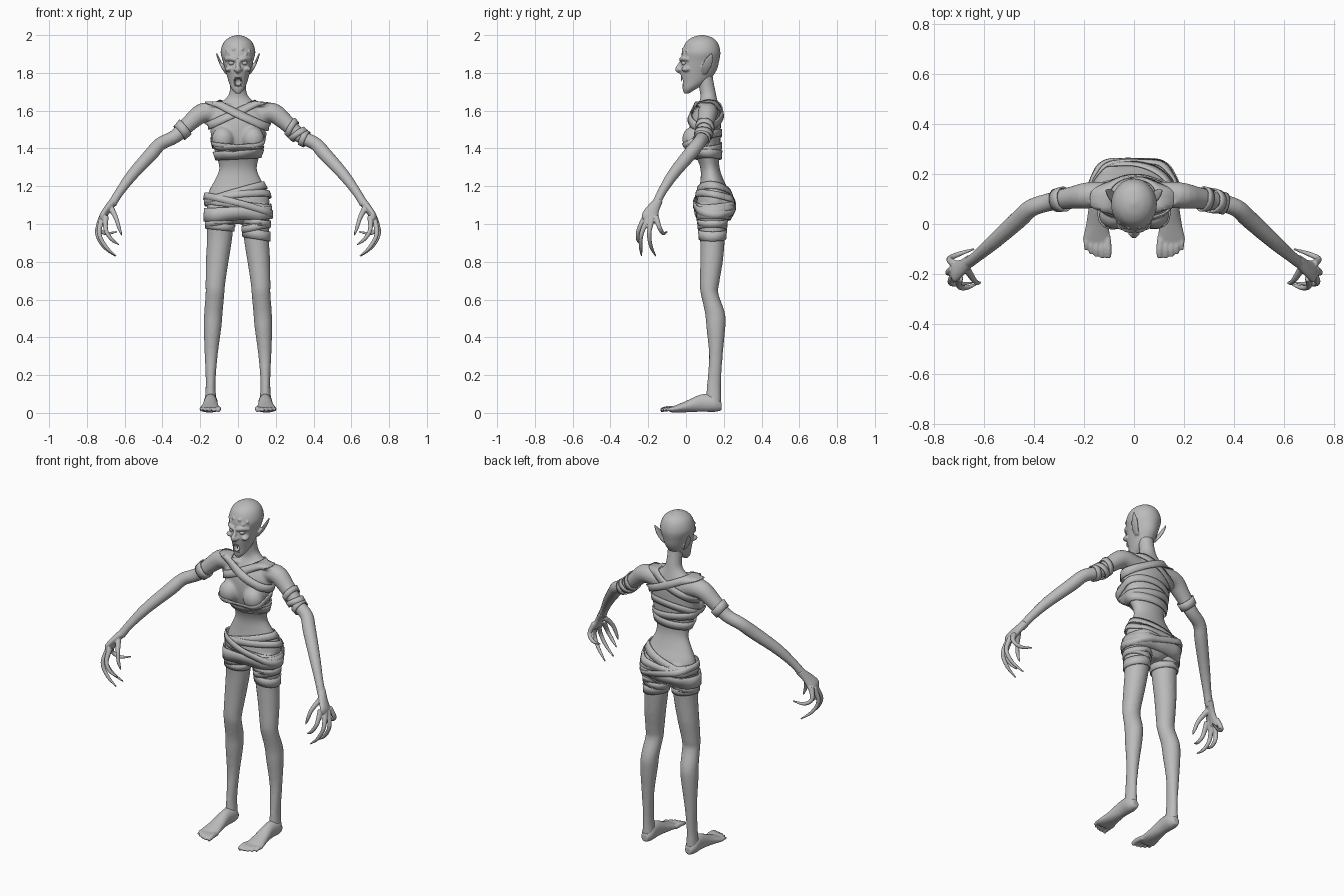
import bpy, bmesh, math
from math import cos, sin, tan, pi, radians
from mathutils import Vector, Matrix
from mathutils.bvhtree import BVHTree

if "Cube" in bpy.data.objects:
    bpy.data.objects.remove(bpy.data.objects["Cube"])

X, Y, Z = Vector((1, 0, 0)), Vector((0, 1, 0)), Vector((0, 0, 1))

grey = bpy.data.materials.new("ash_grey")
grey.use_nodes = True
grey.diffuse_color = (0.5, 0.5, 0.5, 1)
grey.node_tree.nodes["Principled BSDF"].inputs["Base Color"].default_value = (0.5, 0.5, 0.5, 1)


def spline(rows, steps=4):
    """Catmull-Rom through rows of numbers."""
    rows = [list(r) for r in rows]
    out = []
    for i in range(len(rows) - 1):
        a, b, c, d = rows[max(i - 1, 0)], rows[i], rows[i + 1], rows[min(i + 2, len(rows) - 1)]
        for k in range(steps):
            t = k / steps
            out.append([q + 0.5 * t * (r - p + t * (2 * p - 5 * q + 4 * r - s + t * (3 * (q - r) + s - p)))
                        for p, q, r, s in zip(a, b, c, d)])
    return out + [rows[-1]]


def tube(bm, rows, side=1, axis=None, ref=Z, n=20):
    """Closed tube through (x, y, z, width, depth); a single radius also works."""
    rows = spline([r if len(r) == 5 else (*r, r[3]) for r in rows])
    pts = [Vector(r[:3]) for r in rows]
    rings = []
    for i, (p, r) in enumerate(zip(pts, rows)):
        t = axis or (pts[min(i + 1, len(pts) - 1)] - pts[max(i - 1, 0)]).normalized()
        u = ref.cross(t).normalized()
        v = t.cross(u)
        ring = []
        for k in range(n):
            a = 2 * pi * k / n
            q = p + u * cos(a) * max(r[3], 0.001) + v * sin(a) * max(r[4], 0.001)
            ring.append(bm.verts.new((q.x * side, q.y, q.z)))
        rings.append(ring)
    faces = [bm.faces.new((a[k], a[(k + 1) % n], b[(k + 1) % n], b[k]))
             for a, b in zip(rings, rings[1:]) for k in range(n)]
    faces += [bm.faces.new(rings[0][::-1]), bm.faces.new(rings[-1])]
    bmesh.ops.recalc_face_normals(bm, faces=faces)


def ball(bm, centre, radii, side=1):
    m = Matrix.Translation((centre[0] * side, *centre[1:])) @ Matrix.Diagonal((*radii, 1))
    bmesh.ops.create_uvsphere(bm, u_segments=20, v_segments=12, radius=1, matrix=m)


def finish(bm, name, voxel=0, smooth=4, cutter=None):
    """Make an object; fuse its parts into one skin when a voxel size is given."""
    me = bpy.data.meshes.new(name)
    bm.to_mesh(me)
    bm.free()
    ob = bpy.data.objects.new(name, me)
    bpy.context.collection.objects.link(ob)
    if voxel:
        mod = ob.modifiers.new("fuse", 'REMESH')
        mod.mode, mod.voxel_size = 'VOXEL', voxel
        mod = ob.modifiers.new("soften", 'SMOOTH')
        mod.factor, mod.iterations = 0.5, smooth
        if cutter:
            mod = ob.modifiers.new("cut", 'BOOLEAN')
            mod.operation, mod.object = 'DIFFERENCE', cutter
        dg = bpy.context.evaluated_depsgraph_get()
        me = bpy.data.meshes.new_from_object(ob.evaluated_get(dg))
        ob.modifiers.clear()
        ob.data = me
    me.materials.clear()
    me.materials.append(grey)
    me.shade_smooth()
    return ob


# Body: trunk, bust, seat, legs and arms fused
bm = bmesh.new()
tube(bm, [(0, .15, 1.0, .05, .05), (0, .15, 1.04, .13, .085), (0, .15, 1.1, .165, .095),
          (0, .15, 1.16, .16, .085), (0, .14, 1.22, .13, .065), (0, .13, 1.28, .102, .052),
          (0, .12, 1.33, .105, .055), (0, .105, 1.4, .128, .075), (0, .1, 1.48, .145, .083),
          (0, .105, 1.56, .15, .08), (0, .115, 1.62, .125, .06), (0, .12, 1.66, .07, .045),
          (0, .115, 1.7, .045, .042), (0, .1, 1.78, .042, .042), (0, .1, 1.85, .04, .04)],
     axis=Z, ref=Y, n=32)
for s in (1, -1):
    ball(bm, (.08, .035, 1.45), (.06, .055, .065), s)
    ball(bm, (.075, .19, 1.1), (.075, .06, .075), s)
    tube(bm, [(.02, .07, 1.62, .012), (.1, .06, 1.635, .012), (.17, .09, 1.63, .012)], s)
    tube(bm, [(.145, .145, .05, .033, .042), (.145, .148, .15, .026, .037), (.142, .158, .3, .034, .036),
              (.135, .158, .45, .047, .05), (.13, .153, .53, .049, .053), (.122, .125, .63, .05, .047),
              (.12, .124, .68, .052, .051), (.11, .135, .8, .06, .06), (.098, .14, .92, .067, .066),
              (.095, .14, 1.02, .073, .075), (.09, .145, 1.1, .075, .08)], s, Z, Y)
    tube(bm, [(.08, .12, 1.58, .05), (.18, .115, 1.59, .053), (.25, .105, 1.54, .045),
              (.33, .09, 1.465, .037), (.41, .065, 1.425, .036), (.46, .02, 1.37, .037),
              (.56, -.07, 1.26, .031), (.63, -.13, 1.165, .024), (.67, -.16, 1.1, .024)], s)
body = finish(bm, "body", .008, 5)

# Feet and hands
toes = [(.103, -.135, .014), (.128, -.135, .011), (.15, -.13, .011), (.172, -.12, .01), (.192, -.105, .009)]
fingers = [
    [(.7, -.215, 1.04), (.7, -.25, .97), (.67, -.255, .92), (.63, -.24, .89)],
    [(.72, -.2, 1.03), (.735, -.235, .95), (.7, -.24, .88), (.645, -.235, .83)],
    [(.725, -.18, 1.03), (.745, -.195, .95), (.71, -.185, .88), (.65, -.16, .83)],
    [(.72, -.16, 1.04), (.74, -.14, .98), (.7, -.12, .95), (.64, -.1, .96)],
    [(.67, -.18, 1.08), (.645, -.22, 1.03), (.63, -.235, .98), (.615, -.235, .94)]]
for s, label in ((1, "left"), (-1, "right")):
    bm = bmesh.new()
    tube(bm, [(.145, .188, .035, .02, .022), (.145, .15, .05, .037, .045), (.145, .08, .052, .036, .046),
              (.147, 0, .033, .045, .03), (.15, -.06, .02, .055, .018), (.15, -.085, .016, .048, .012)],
         s, -Y)
    for x, y, r in toes:
        tube(bm, [(x * .9 + .015, -.05, .02, r), (x, y * .75, .022, r), (x, y, .013, r * .8)], s)
    finish(bm, label + "_foot", .005, 3)
    bm = bmesh.new()
    tube(bm, [(.655, -.145, 1.125, .023, .023), (.69, -.175, 1.08, .034, .02),
              (.715, -.19, 1.04, .045, .019), (.722, -.195, 1.015, .038, .014)],
         s, axis=Vector((.4, -.3, -.8)).normalized(), ref=X)
    for path in fingers:
        tube(bm, [(*p, r) for p, r in zip(path, (.016, .012, .01, .004))], s, ref=Y, n=12)
    finish(bm, label + "_hand", .004, 2)

# Head with open mouth, eye sockets and pointed ears
bm = bmesh.new()
for s in (1, -1):
    ball(bm, (.034, -.035, 1.852), (.02, .022, .013), s)
ball(bm, (0, -.025, 1.752), (.022, .04, .026))
cutter = finish(bm, "cutter")
cutter.hide_render = True
bm = bmesh.new()
tube(bm, [(0, .002, 1.69, .012, .012), (0, .018, 1.715, .034, .036), (0, .048, 1.755, .05, .07),
          (0, .065, 1.81, .066, .095), (0, .075, 1.86, .08, .1), (0, .08, 1.91, .092, .102),
          (0, .083, 1.96, .077, .085), (0, .085, 1.988, .046, .052), (0, .085, 2.0, .01, .01)],
     axis=Z, ref=Y, n=32)
tube(bm, [(0, -.015, 1.87, .01), (0, -.035, 1.84, .011), (0, -.042, 1.818, .016), (0, -.03, 1.805, .01)], ref=X)
for s in (1, -1):
    tube(bm, [(.008, -.025, 1.868, .011), (.035, -.018, 1.876, .013), (.066, .015, 1.872, .01)], s)
    ball(bm, (.05, .0, 1.82), (.02, .025, .014), s)
    ball(bm, (.016, -.035, 1.817), (.009, .01, .008), s)
    tube(bm, [(.06, .1, 1.795, .008, .012), (.082, .108, 1.83, .008, .026),
              (.1, .122, 1.87, .007, .022), (.114, .135, 1.905, .004, .004)], s, Z, Y)
    # Forehead studs
    for x, y, z in ((.042, -.012, 1.9), (.022, -.016, 1.925), (.06, .005, 1.915)):
        ball(bm, (x, y, z), (.008, .008, .008), s)
head = finish(bm, "head", .005, 3, cutter)
bpy.data.objects.remove(cutter)

bm = bmesh.new()
for s in (1, -1):
    ball(bm, (.034, -.008, 1.852), (.016, .016, .013), s)
finish(bm, "eyes")
bm = bmesh.new()
for s in (1, -1):
    for x, length in ((.005, .012), (.014, .024)):
        tube(bm, [(x, -.022, 1.778, .005), (x, -.025, 1.778 - length, .001)], s, ref=Y, n=8)
        tube(bm, [(x, -.014, 1.728, .005), (x, -.018, 1.728 + length * .7, .001)], s, ref=Y, n=8)
finish(bm, "teeth")

# Cloth wraps stretched around the body
probe = bmesh.new()
probe.from_mesh(body.data)
skin = BVHTree.FromBMesh(probe)
probe.free()


def wrap(name, centre, normal, width, cap, pad=.01, n=64):
    normal = Vector(normal).normalized()
    u = (Y if abs(normal.y) < .8 else X).cross(normal).normalized()
    v = normal.cross(u)
    bm = bmesh.new()
    rows = []
    for off in (-.5, 0, .5):
        c = Vector(centre) + normal * off * width
        dirs = [u * cos(2 * pi * k / n) + v * sin(2 * pi * k / n) for k in range(n)]
        r = []
        for d in dirs:
            hit = skin.ray_cast(c, d)
            r.append(min(hit[3], cap) if hit[0] else cap)
        # Pull taut across hollows
        for _ in range(60):
            r = [max(r[k], 2 * r[k - 1] * r[(k + 1) % n] * cos(2 * pi / n) / (r[k - 1] + r[(k + 1) % n]))
                 for k in range(n)]
        rows.append([bm.verts.new(c + d * (q + pad)) for d, q in zip(dirs, r)])
    for a, b in zip(rows, rows[1:]):
        for k in range(n):
            bm.faces.new((a[k], a[(k + 1) % n], b[(k + 1) % n], b[k]))
    ob = finish(bm, name)
    ob.modifiers.new("cloth", 'SOLIDIFY').thickness = .007


# name, height, roll, pitch, width, looseness
trunk = [("shoulder_wrap_a", 1.595, 25, 0, .04, .012), ("shoulder_wrap_b", 1.59, -25, 4, .04, .018),
         ("bust_wrap_a", 1.405, -6, 4, .04, .01), ("bust_wrap_b", 1.365, 3, 0, .045, .014),
         ("back_wrap", 1.45, 5, 22, .035, .008),
         ("hip_wrap_a", 1.055, 2, 0, .07, .016), ("hip_wrap_b", 1.11, -8, 4, .04, .012),
         ("hip_wrap_c", 1.165, 16, -4, .04, .012), ("hip_wrap_d", 1.1, -15, -6, .035, .02),
         ("hip_wrap_e", 1.14, 6, -10, .035, .015)]
for name, z, roll, pitch, width, pad in trunk:
    wrap(name, (0, .11 if z > 1.3 else .15, z), (-tan(radians(roll)), -tan(radians(pitch)), 1),
         width, .185, pad)

thigh = [("left_thigh_wrap_a", 1, .945, .15, .05), ("left_thigh_wrap_b", 1, .985, -.2, .035),
         ("left_thigh_wrap_c", 1, 1.01, .12, .03),
         ("right_thigh_wrap_a", -1, .985, .1, .035), ("right_thigh_wrap_b", -1, 1.01, -.12, .03)]
for name, s, z, slope, width in thigh:
    wrap(name, (.096 * s, .14, z), (slope, 0, 1), width, .075, .008)

wrap("right_arm_wrap", (-.295, .097, 1.497), (-.8, -.15, -.65), .045, .05)
wrap("left_arm_wrap_a", (.285, .099, 1.507), (.8, -.15, -.5), .03, .05)
wrap("left_arm_wrap_b", (.32, .092, 1.475), (.6, -.15, -.8), .03, .05, .013)
wrap("left_arm_wrap_c", (.35, .085, 1.452), (.9, -.2, -.4), .03, .05)
